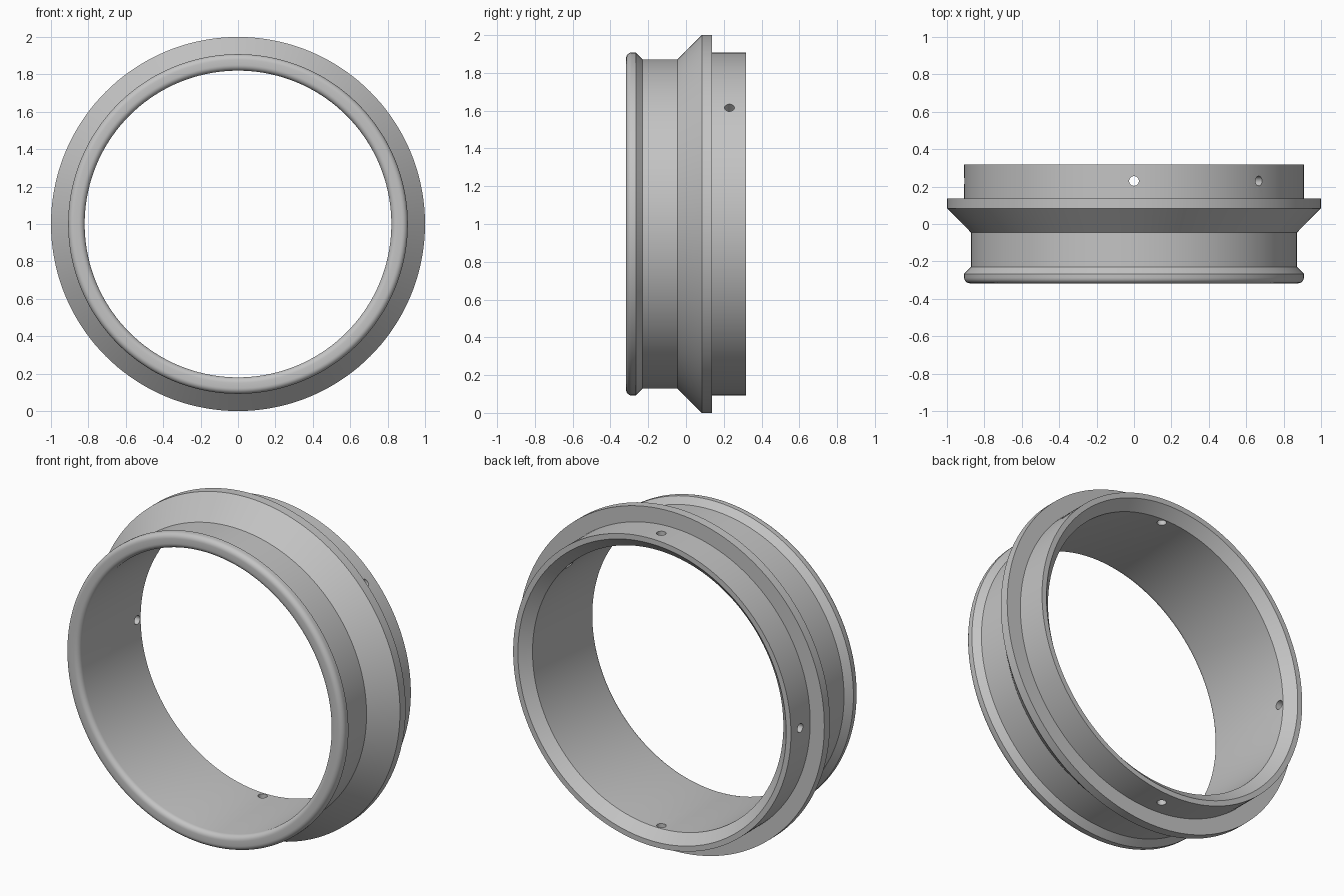
import bpy, bmesh
from math import pi, sin, cos, radians
from mathutils import Matrix, Vector

if "Cube" in bpy.data.objects:
    bpy.data.objects.remove(bpy.data.objects["Cube"], do_unlink=True)

SEGMENTS = 144
HALF = 0.317          # half the depth of the ring
BORE, RIM, GROOVE = 0.82, 0.908, 0.872
FILLET = 0.03
HOLE_Y, HOLE_R = 0.23, 0.026

grey = bpy.data.materials.new("plain grey")
grey.use_nodes = True
grey.diffuse_color = (0.55, 0.55, 0.55, 1)
grey.node_tree.nodes["Principled BSDF"].inputs["Base Color"].default_value = grey.diffuse_color


def make_object(name, bm):
    bmesh.ops.recalc_face_normals(bm, faces=bm.faces)
    mesh = bpy.data.meshes.new(name)
    bm.to_mesh(mesh)
    bm.free()
    mesh.materials.append(grey)
    obj = bpy.data.objects.new(name, mesh)
    bpy.context.collection.objects.link(obj)
    return obj


def arc(r, y, start, end, steps=6):
    """Fillet points (radius, depth) around a centre."""
    angles = [radians(start + (end - start) * i / steps) for i in range(steps + 1)]
    return [(r + FILLET * cos(a), y + FILLET * sin(a)) for a in angles]


# Cross-section as (radius, depth): rounded front lip, groove, flange, rear collar
profile = arc(BORE + FILLET, -HALF + FILLET, 180, 270)
profile += arc(RIM - FILLET, -HALF + FILLET, 270, 360)
profile += [
    (RIM, -0.266), (GROOVE, -0.23),                 # lip and its chamfer
    (GROOVE, -0.045), (1, 0.084), (1, 0.137),       # groove, cone, flange
    (RIM, 0.137), (RIM, HALF),                      # rear collar
    (0.877, HALF), (BORE, 0.262),                   # chamfered bore
]

# Turned ring
bm = bmesh.new()
verts = [bm.verts.new((r, y, 1)) for r, y in profile]
edges = [bm.edges.new((v, verts[(i + 1) % len(verts)])) for i, v in enumerate(verts)]
bmesh.ops.spin(bm, geom=verts + edges, cent=(0, 0, 1), axis=(0, 1, 0),
               angle=2 * pi, steps=SEGMENTS, use_merge=True)
bmesh.ops.remove_doubles(bm, verts=bm.verts, dist=1e-5)
ring = make_object("flanged_ring", bm)

# Radial screw holes through the rear collar
bm = bmesh.new()
for degrees in (42.7, 90, 180, 270):
    a = radians(degrees)
    out = Vector((cos(a), 0, sin(a)))
    place = Matrix.Translation(out * 0.86 + Vector((0, HOLE_Y, 1)))
    bmesh.ops.create_cone(bm, cap_ends=True, segments=24, radius1=HOLE_R, radius2=HOLE_R,
                          depth=0.2, matrix=place @ out.to_track_quat("Z", "Y").to_matrix().to_4x4())
cutter = make_object("hole_cutter", bm)
cutter.hide_render = True

cut = ring.modifiers.new("screw holes", "BOOLEAN")
cut.operation = "DIFFERENCE"
cut.solver = "EXACT"
cut.object = cutter
bpy.ops.object.select_all(action="DESELECT")
bpy.context.view_layer.objects.active = ring
ring.select_set(True)
bpy.ops.object.modifier_apply(modifier=cut.name)
bpy.data.objects.remove(cutter, do_unlink=True)
bpy.ops.object.shade_smooth_by_angle(angle=radians(30))
